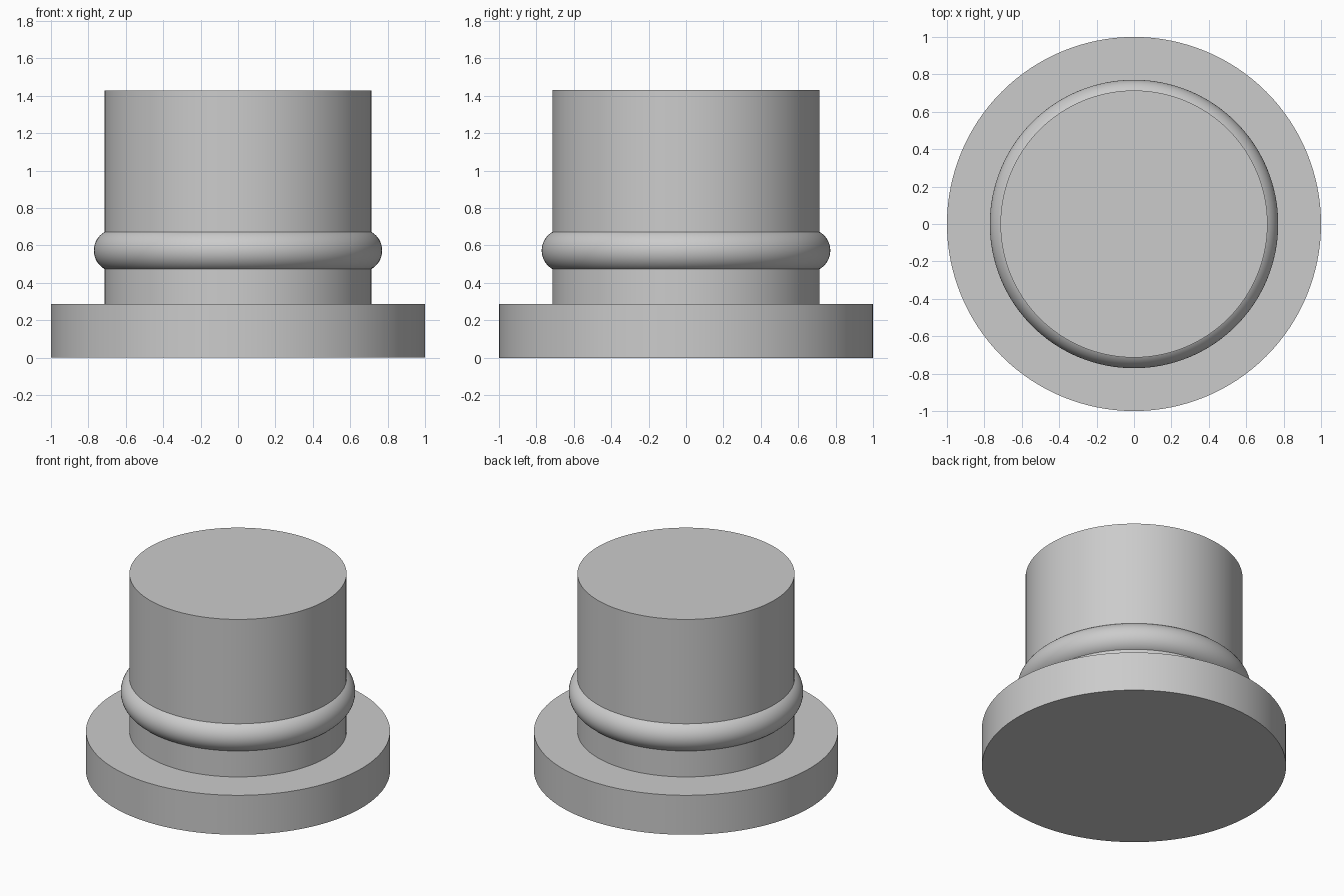
import bpy
import math

cube = bpy.data.objects.get("Cube")
if cube:
    bpy.data.objects.remove(cube, do_unlink=True)

grey = bpy.data.materials.new("light grey")
grey.use_nodes = True
color = (0.6, 0.6, 0.6, 1)
grey.diffuse_color = color
grey.node_tree.nodes["Principled BSDF"].inputs["Base Color"].default_value = color


def finish(name):
    """Name, colour and smooth the part just added."""
    part = bpy.context.object
    part.name = name
    part.data.materials.append(grey)
    bpy.ops.object.shade_smooth_by_angle(angle=math.radians(30))


def disc(name, radius, bottom, top):
    bpy.ops.mesh.primitive_cylinder_add(
        vertices=128, radius=radius, depth=top - bottom,
        location=(0, 0, (bottom + top) / 2))
    finish(name)


# Wide foot and upright plug
disc("base_flange", 1.0, 0, 0.286)
disc("plug_body", 0.714, 0.286, 1.429)

# Rounded ring set partly into the body
bpy.ops.mesh.primitive_torus_add(
    major_radius=0.657, minor_radius=0.114,
    major_segments=128, minor_segments=48, location=(0, 0, 0.573))
finish("seal_ring")
